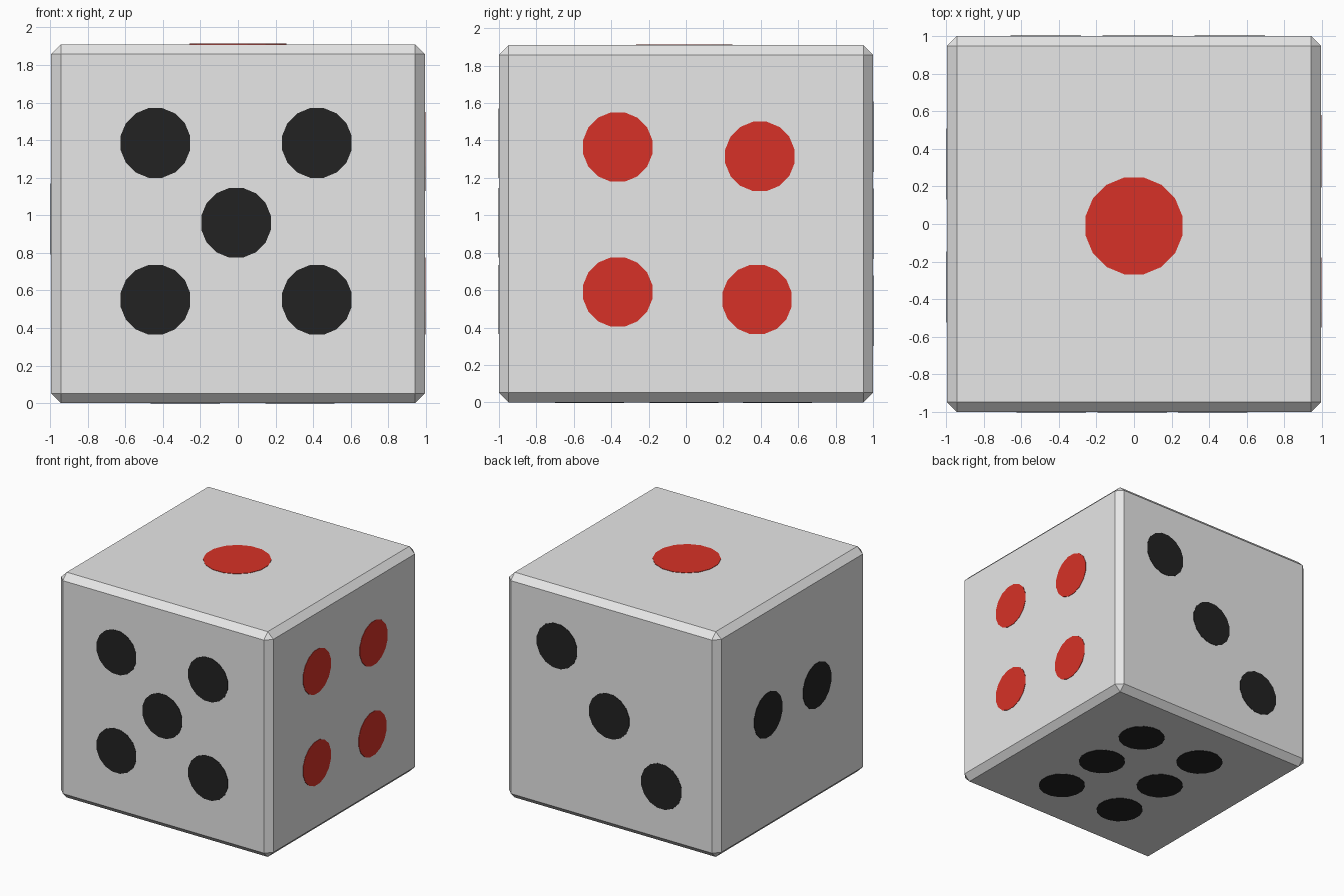
import bpy, bmesh, math
from mathutils import Matrix, Vector

if "Cube" in bpy.data.objects:
    bpy.data.objects.remove(bpy.data.objects["Cube"])

HX, HY, H = 0.995, 1.0, 1.91   # half width, half depth, height
CHAMFER = 0.052


def material(name, rgb):
    m = bpy.data.materials.new(name)
    m.diffuse_color = (*rgb, 1.0)
    m.use_nodes = True
    m.node_tree.nodes["Principled BSDF"].inputs["Base Color"].default_value = m.diffuse_color
    return m


white = material("white", (0.8, 0.8, 0.8))
black = material("black", (0.016, 0.016, 0.016))
red = material("red", (0.68, 0.031, 0.02))


def finish(name, bm, mat):
    mesh = bpy.data.meshes.new(name)
    bm.to_mesh(mesh)
    bm.free()
    mesh.materials.append(mat)
    obj = bpy.data.objects.new(name, mesh)
    bpy.context.collection.objects.link(obj)
    return obj


# Cube body with flat chamfered edges
bm = bmesh.new()
bmesh.ops.create_cube(bm, size=1, matrix=Matrix.Translation((0, 0, H / 2))
                      @ Matrix.Diagonal((2 * HX, 2 * HY, H, 1)))
bmesh.ops.bevel(bm, geom=bm.edges[:], offset=CHAMFER, segments=1,
                profile=0.5, affect='EDGES')
finish("die_body", bm, white)


# Thin round plates for the pips of one side
def pips(name, normal, centres, radius, mat):
    turn = Vector(normal).to_track_quat('Z', 'Y').to_matrix().to_4x4()
    spin = Matrix.Rotation(math.pi / 16, 4, 'Z')
    bm = bmesh.new()
    for c in centres:
        bmesh.ops.create_cone(bm, cap_ends=True, segments=16, radius1=radius,
                              radius2=radius, depth=0.006,
                              matrix=Matrix.Translation(c) @ turn @ spin)
    finish(name, bm, mat)


pips("top_pip", (0, 0, 1), [(0, -0.01, H)], 0.263, red)
pips("front_pips", (0, -1, 0),
     [(x, -HY, z) for x in (-0.44, 0.42) for z in (0.55, 1.385)]
     + [(-0.01, -HY, 0.96)], 0.189, black)
pips("right_pips", (1, 0, 0),
     [(HX, y, z) for y, z in ((-0.365, 1.365), (0.395, 1.315),
                              (-0.365, 0.59), (0.38, 0.55))], 0.189, red)
pips("back_pips", (0, 1, 0),
     [(0.51, HY, 1.42), (0.02, HY, 0.955), (-0.47, HY, 0.49)], 0.192, black)
pips("left_pips", (-1, 0, 0),
     [(-HX, y, 0.98) for y in (0.32, -0.335)], 0.192, black)
# Bottom plates sit just inside z = 0 so the die still stands on the ground
pips("bottom_pips", (0, 0, -1),
     [(x, y, 0.0) for x in (0.33, -0.28) for y in (0.49, -0.01, -0.515)],
     0.188, black)
